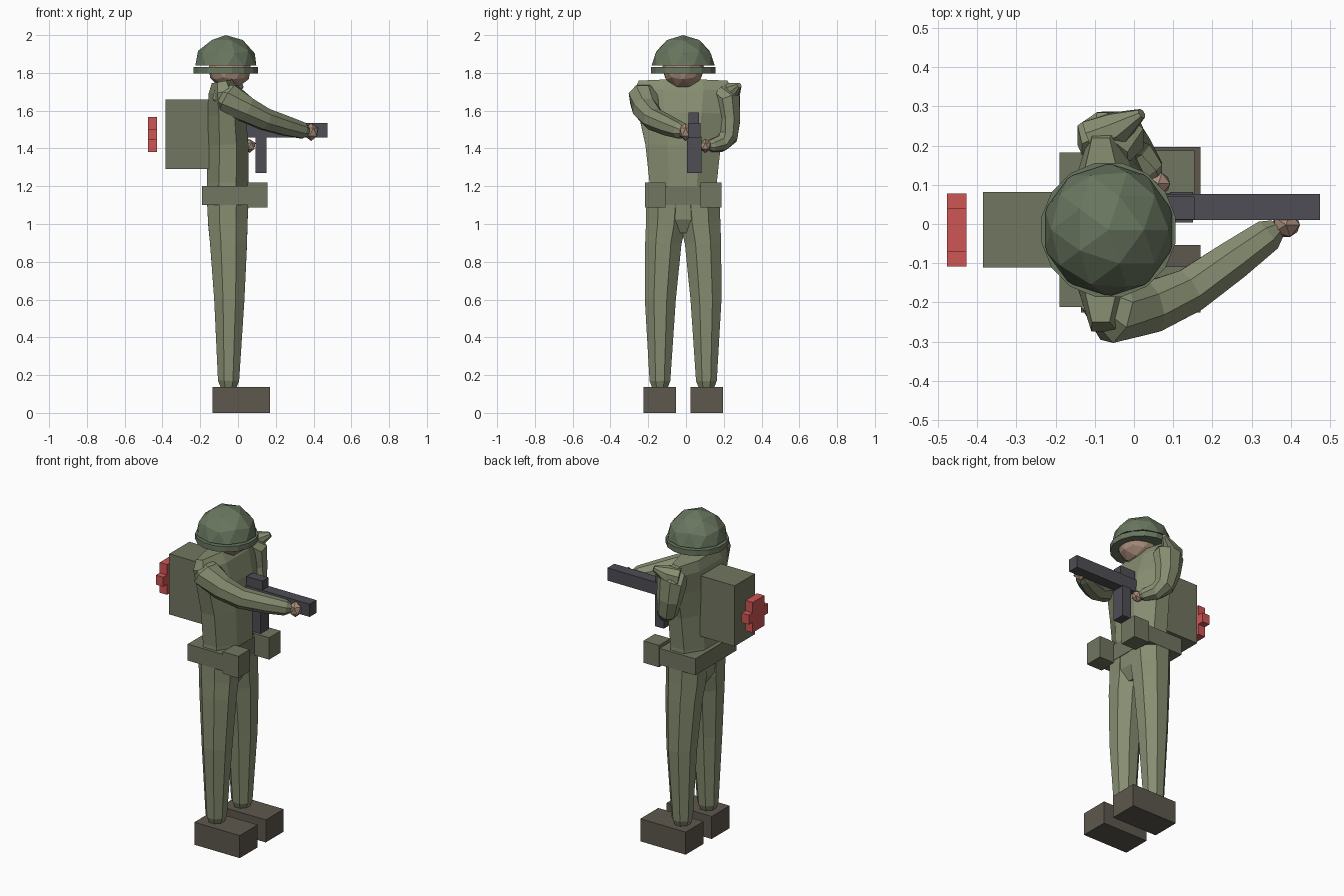
import bpy, bmesh, math
from mathutils import Vector

if "Cube" in bpy.data.objects:
    bpy.data.objects.remove(bpy.data.objects["Cube"])

MID = -0.015  # symmetry line of the body in y


def mat(name, r, g, b):
    m = bpy.data.materials.new(name)
    m.diffuse_color = (r, g, b, 1)
    m.use_nodes = True
    m.node_tree.nodes["Principled BSDF"].inputs["Base Color"].default_value = m.diffuse_color
    return m


UNIFORM = mat("uniform_green", 0.24, 0.27, 0.165)
HELMET = mat("helmet_green", 0.14, 0.18, 0.115)
CANVAS = mat("canvas_green", 0.165, 0.18, 0.115)
SKIN = mat("skin", 0.40, 0.27, 0.20)
LEATHER = mat("boot_brown", 0.11, 0.095, 0.075)
METAL = mat("gun_metal", 0.075, 0.075, 0.09)
RED = mat("red", 0.62, 0.09, 0.09)


def finish(name, bm, material):
    bmesh.ops.recalc_face_normals(bm, faces=bm.faces[:])
    me = bpy.data.meshes.new(name)
    bm.to_mesh(me)
    bm.free()
    me.materials.append(material)
    ob = bpy.data.objects.new(name, me)
    bpy.context.collection.objects.link(ob)
    return ob


def box(name, material, x, y, z):
    """Box from (min, max) ranges."""
    bm = bmesh.new()
    bmesh.ops.create_cube(bm, size=1)
    for v in bm.verts:
        v.co = Vector([(a + b) / 2 + c * (b - a) for c, (a, b) in zip(v.co, (x, y, z))])
    return finish(name, bm, material)


def ball(name, material, centre, radii, subdiv, cut=None):
    """Faceted ball, optionally sliced flat below height cut."""
    bm = bmesh.new()
    bmesh.ops.create_icosphere(bm, subdivisions=subdiv, radius=1)
    for v in bm.verts:
        v.co = Vector([c + r * p for c, r, p in zip(centre, radii, v.co)])
    if cut is not None:
        res = bmesh.ops.bisect_plane(bm, geom=bm.verts[:] + bm.edges[:] + bm.faces[:],
                                     plane_co=(0, 0, cut), plane_no=(0, 0, 1), clear_inner=True)
        rim = [e for e in res["geom_cut"] if isinstance(e, bmesh.types.BMEdge)]
        bmesh.ops.holes_fill(bm, edges=rim, sides=0)
    return finish(name, bm, material)


def tube(name, material, rings, ref, sides=8):
    """Loft octagons along a path; ring = x, y, z, radius along ref, other radius."""
    bm = bmesh.new()
    ref = Vector(ref)
    pts = [Vector(r[:3]) for r in rings]
    k = 1 / math.cos(math.pi / sides)
    loops = []
    for i, r in enumerate(rings):
        t = (pts[min(i + 1, len(pts) - 1)] - pts[max(i - 1, 0)]).normalized()
        u = (ref - t * ref.dot(t)).normalized()
        w = t.cross(u)
        loop = []
        for s in range(sides):
            a = 2 * math.pi * (s + 0.5) / sides
            loop.append(bm.verts.new(pts[i] + u * (r[3] * k * math.cos(a)) + w * (r[-1] * k * math.sin(a))))
        loops.append(loop)
    for a, b in zip(loops, loops[1:]):
        for s in range(sides):
            n = (s + 1) % sides
            bm.faces.new((a[s], a[n], b[n], b[s]))
    bm.faces.new(loops[0])
    bm.faces.new(loops[-1])
    return finish(name, bm, material)


# Torso, from crotch to shoulders
tube("torso", UNIFORM, [
    (-0.05, MID, 0.95, 0.07, 0.06), (-0.052, MID, 1.02, 0.16, 0.10),
    (-0.055, MID, 1.12, 0.18, 0.11), (-0.055, MID, 1.22, 0.178, 0.11),
    (-0.053, MID, 1.42, 0.20, 0.108), (-0.06, MID, 1.58, 0.235, 0.10),
    (-0.075, MID, 1.70, 0.26, 0.082), (-0.085, MID, 1.755, 0.235, 0.055)], (0, 1, 0))

# Legs and boots
LEG = [(-0.05, 0.123, 0.125, 0.038, 0.038), (-0.05, 0.123, 0.17, 0.055, 0.056),
       (-0.046, 0.121, 0.60, 0.082, 0.080), (-0.05, 0.105, 0.90, 0.096, 0.098),
       (-0.054, 0.092, 1.00, 0.105, 0.104), (-0.054, 0.085, 1.12, 0.110, 0.110)]
for side, s in (("right", -1), ("left", 1)):
    tube(side + "_leg", UNIFORM, [(x, MID + s * y, z, a, b) for x, y, z, a, b in LEG], (0, 1, 0))
    yc = MID + s * 0.125
    box(side + "_boot", LEATHER, (-0.135, 0.17), (yc - 0.086, yc + 0.086), (0, 0.137))

# Right arm stretched forward to the gun barrel
tube("right_arm", UNIFORM, [
    (-0.09, -0.18, 1.685, 0.055), (-0.05, -0.222, 1.665, 0.08), (0.04, -0.213, 1.607, 0.066),
    (0.14, -0.172, 1.555, 0.057), (0.25, -0.095, 1.52, 0.051), (0.34, -0.03, 1.495, 0.042),
    (0.365, -0.012, 1.49, 0.025)], (0, 0, 1))
ball("right_hand", SKIN, (0.388, -0.002, 1.487), (0.04, 0.036, 0.048), 1)

# Left arm bent in front of the chest
tube("left_arm", UNIFORM, [
    (-0.075, 0.18, 1.70, 0.06, 0.05), (-0.06, 0.222, 1.66, 0.085, 0.065),
    (-0.05, 0.232, 1.55, 0.07, 0.055), (-0.03, 0.222, 1.46, 0.055, 0.05),
    (0.005, 0.185, 1.425, 0.045, 0.042), (0.045, 0.135, 1.415, 0.033, 0.032),
    (0.055, 0.12, 1.413, 0.02, 0.02)], (1, 0, 0))
tube("left_shoulder_fold", UNIFORM, [
    (-0.11, 0.215, 1.69, 0.05, 0.05), (-0.04, 0.245, 1.70, 0.048, 0.042),
    (0.02, 0.282, 1.735, 0.014, 0.012)], (0, 0, 1))
ball("left_hand", SKIN, (0.062, 0.103, 1.413), (0.034, 0.032, 0.036), 1)

# Head and helmet
ball("head", SKIN, (-0.043, MID, 1.825), (0.117, 0.112, 0.112), 2)
ball("helmet_dome", HELMET, (-0.065, MID, 1.825), (0.172, 0.172, 0.175), 2, cut=1.84)
tube("helmet_brim", HELMET, [(-0.065, MID, 1.798, 0.171), (-0.065, MID, 1.831, 0.171)], (0, 1, 0), 16)

# Belt and front pouches
box("belt", CANVAS, (-0.19, 0.057), (-0.212, 0.182), (1.10, 1.20))
for side, s in (("right", -1), ("left", 1)):
    yc = MID + s * 0.148
    box(side + "_pouch", CANVAS, (0.05, 0.155), (yc - 0.055, yc + 0.055), (1.087, 1.22))

# Backpack with the red cross plate behind it
box("backpack", CANVAS, (-0.385, -0.13), (-0.111, 0.082), (1.29, 1.658))
W, H, w, h = 0.093, 0.092, 0.056, 0.029
corner = [(W, -h), (W, h), (w, h), (w, H), (-w, H), (-w, h),
          (-W, h), (-W, -h), (-w, -h), (-w, -H), (w, -H), (w, -h)]
bm = bmesh.new()
face = bm.faces.new([bm.verts.new((-0.477, MID + y, 1.474 + z)) for y, z in corner])
out = bmesh.ops.extrude_face_region(bm, geom=[face], use_keep_orig=True)
bmesh.ops.translate(bm, vec=(0.049, 0, 0), verts=[v for v in out["geom"] if isinstance(v, bmesh.types.BMVert)])
finish("red_cross", bm, RED)

# Gun
box("gun_barrel", METAL, (0.04, 0.475), (0.01, 0.076), (1.458, 1.535))
box("gun_sight", METAL, (0.05, 0.155), (0.012, 0.07), (1.53, 1.59))
box("gun_magazine", METAL, (0.092, 0.15), (0.004, 0.082), (1.27, 1.462))
